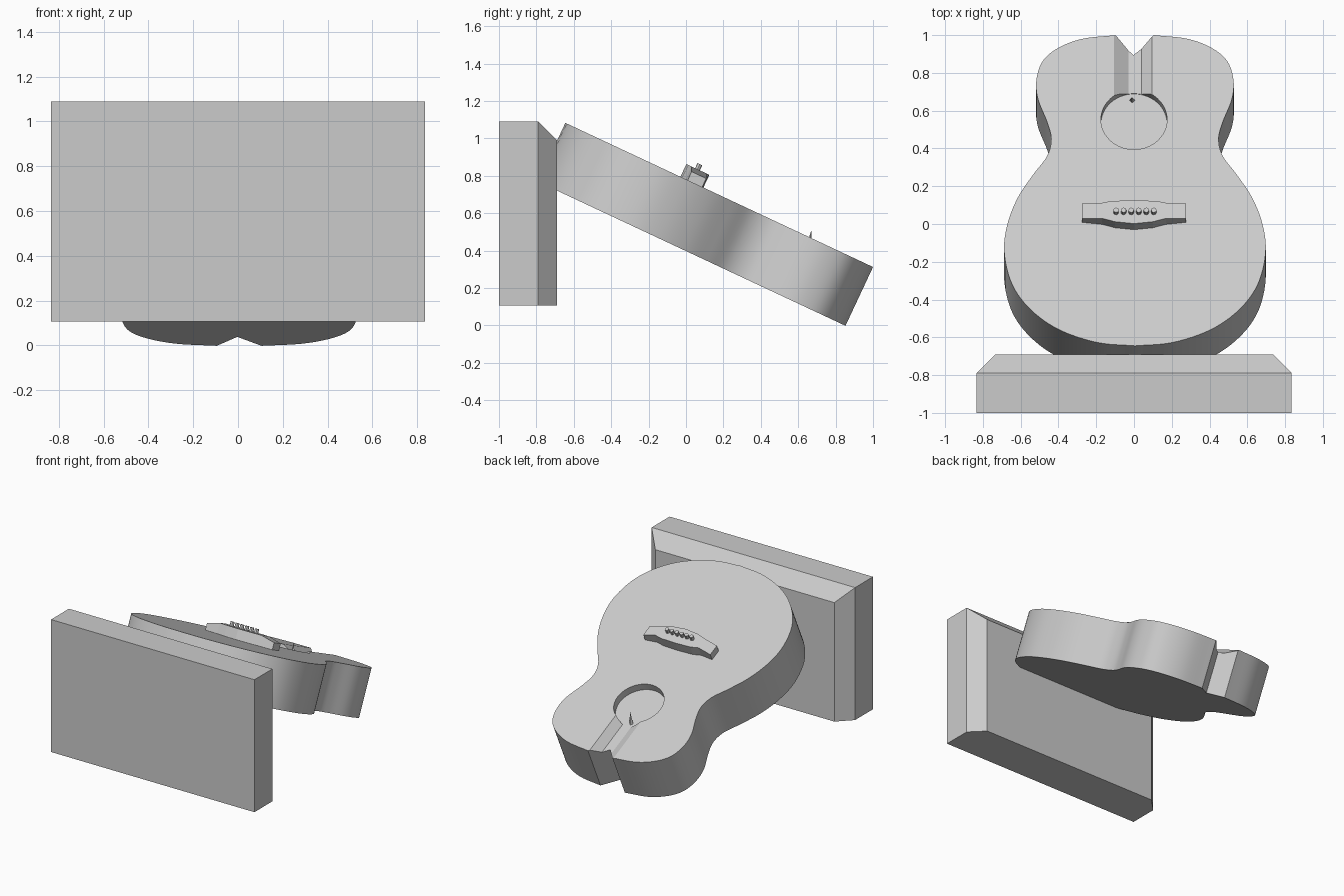
import bpy, bmesh, math
from mathutils import Vector

cube = bpy.data.objects.get("Cube")
if cube:
    bpy.data.objects.remove(cube, do_unlink=True)

grey = bpy.data.materials.new("plain grey")
grey.use_nodes = True
colour = (0.6, 0.6, 0.6, 1)
grey.diffuse_color = colour
grey.node_tree.nodes["Principled BSDF"].inputs["Base Color"].default_value = colour

TILT = math.radians(25.1)
UP = Vector((0, math.sin(TILT), math.cos(TILT)))    # normal of the tilted soundboard


def on_board(x, y, w=0.0):
    """Point at plan position x, y, lying w above the soundboard plane."""
    foot = y - w * UP.y
    return Vector((x, foot, 1.085 - math.tan(TILT) * (foot + 0.65))) + UP * w


def loft(name, lower, upper, smooth=False):
    """Closed solid between two matching rings."""
    bm = bmesh.new()
    a = [bm.verts.new(p) for p in lower]
    b = [bm.verts.new(p) for p in upper]
    n = len(a)
    bm.faces.new(a)
    bm.faces.new(b)
    for i in range(n):
        j = (i + 1) % n
        bm.faces.new((a[i], a[j], b[j], b[i]))
    bmesh.ops.recalc_face_normals(bm, faces=bm.faces)
    mesh = bpy.data.meshes.new(name)
    bm.to_mesh(mesh)
    bm.free()
    mesh.materials.append(grey)
    obj = bpy.data.objects.new(name, mesh)
    bpy.context.collection.objects.link(obj)
    if smooth:
        smooth_shade(obj)
    return obj


def activate(obj):
    bpy.ops.object.select_all(action='DESELECT')
    obj.select_set(True)
    bpy.context.view_layer.objects.active = obj


def smooth_shade(obj):
    activate(obj)
    bpy.ops.object.shade_smooth_by_angle(angle=math.radians(30))


def spline(points, steps=6):
    """Smooth curve through the points."""
    p = [Vector(q) for q in points]
    p = [2 * p[0] - p[1]] + p + [2 * p[-1] - p[-2]]
    out = []
    for a, b, c, d in zip(p, p[1:], p[2:], p[3:]):
        for k in range(steps):
            t = k / steps
            out.append(0.5 * (2 * b + (c - a) * t + (2 * a - 5 * b + 4 * c - d) * t ** 2
                              + (3 * b - a - 3 * c + d) * t ** 3))
    return out + [p[-2]]


def disc(x, y, w, r, n):
    c = on_board(x, y, w)
    side = Vector((1, 0, 0))
    along = UP.cross(side)
    return [c + r * (math.cos(t) * side + math.sin(t) * along)
            for t in (2 * math.pi * i / n for i in range(n))]


def cut(obj, cutter):
    cutter.hide_render = True
    mod = obj.modifiers.new("cut", 'BOOLEAN')
    mod.operation, mod.solver, mod.object = 'DIFFERENCE', 'EXACT', cutter
    activate(obj)
    bpy.ops.object.modifier_apply(modifier=mod.name)
    bpy.data.objects.remove(cutter, do_unlink=True)


# Guitar body: half outline mirrored, with a V notch at the neck end
half = spline([(0, -0.645), (0.2, -0.627), (0.4, -0.56), (0.55, -0.455), (0.65, -0.32),
               (0.692, -0.15), (0.675, 0.0), (0.62, 0.14), (0.54, 0.26), (0.465, 0.36),
               (0.443, 0.45), (0.465, 0.54), (0.513, 0.66), (0.522, 0.76), (0.49, 0.86),
               (0.41, 0.93), (0.28, 0.98), (0.1, 1.0)])
outline = [(p.x, p.y) for p in half] + [(-0.008, 0.915)]
outline += [(-p.x, p.y) for p in reversed(half[1:])]
top = [on_board(x + 0.005, y) for x, y in outline]
body = loft("guitar_body", [p - UP * 0.347 for p in top], top)

# Sound hole recess and broken neck channel
cut(body, loft("hole_cutter", disc(0, 0.53, -0.055, 0.175, 48), disc(0, 0.572, 0.045, 0.175, 48)))
section = [(-0.105, 0.05), (-0.105, 0), (-0.03, -0.05), (0.04, -0.05), (0.095, 0), (0.095, 0.05)]
cut(body, loft("channel_cutter", [on_board(x, 0.6 + w * UP.y, w) for x, w in section],
               [on_board(x, 1.1 + w * UP.y, w) for x, w in section]))
smooth_shade(body)

# Splinter at the edge of the hole
loft("splinter", disc(-0.01, 0.655, -0.055, 0.015, 4), disc(-0.01, 0.67, 0.035, 0.001, 4))

# Bridge, thinner towards its ends
front = [(-0.275, 0.03), (-0.17, 0.03), (-0.1, 0.012), (0, 0.002),
         (0.1, 0.012), (0.17, 0.03), (0.275, 0.03)]
back = [(0.275, 0.108), (0.18, 0.11), (0.12, 0.122), (0, 0.125),
        (-0.12, 0.122), (-0.18, 0.11), (-0.275, 0.108)]
height = lambda x: 0.05 if abs(x) > 0.2 else 0.075
rim = [(on_board(x, y, height(x)), height(x)) for x, y in front + back]
loft("bridge", [p - UP * (h + 0.003) for p, h in rim], [p for p, h in rim])

# Six bridge pins
for i in range(6):
    x = -0.095 + 0.04 * i
    loft(f"bridge_pin_{i + 1}", disc(x, 0.055, 0.06, 0.014, 12),
         disc(x, 0.074, 0.105, 0.014, 12), True)

# Wall plaque, bevelled on its top and sides
def plaque_ring(y, inset):
    w, t = 0.835 - inset, 1.09 - inset
    return [Vector(p) for p in ((-w, y, 0.107), (w, y, 0.107), (w, y, t), (-w, y, t))]

loft("plaque", plaque_ring(-1, 0), plaque_ring(-0.79, 0))
loft("plaque_bevel", plaque_ring(-0.79, 0), plaque_ring(-0.69, 0.1))
